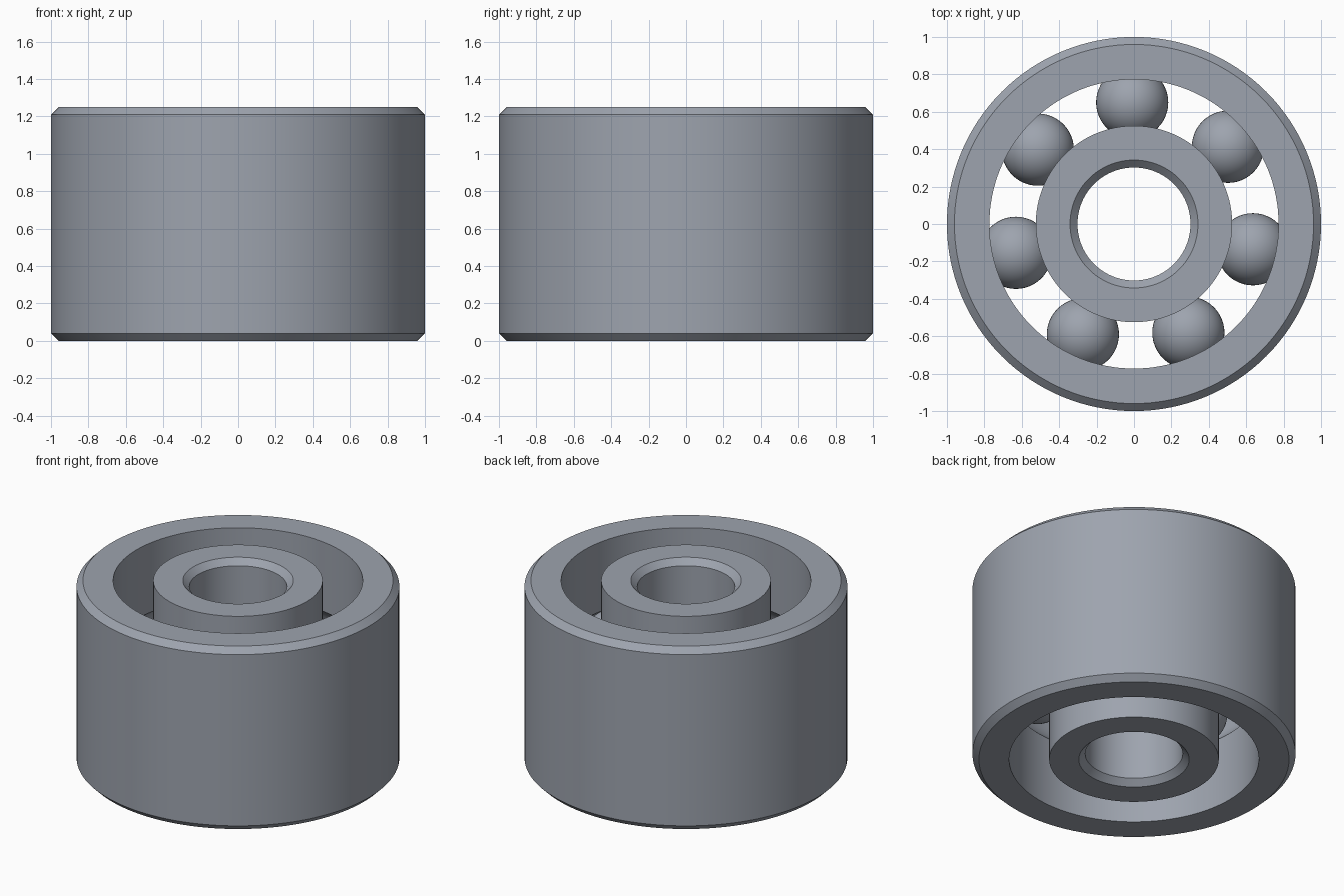
import bpy, bmesh, math

cube = bpy.data.objects.get("Cube")
if cube:
    bpy.data.objects.remove(cube)

HEIGHT, CHAMFER = 1.25, 0.04
MID = HEIGHT / 2
PITCH, BALL_R, GROOVE_R = 0.65, 0.193, 0.195
BALLS, SEGMENTS = 7, 128

steel = bpy.data.materials.new("steel_grey")
steel.use_nodes = True
colour = (0.34, 0.37, 0.425, 1)
steel.diffuse_color = colour
steel.node_tree.nodes["Principled BSDF"].inputs["Base Color"].default_value = colour


def finish(obj, name):
    obj.name = name
    obj.data.materials.append(steel)
    bpy.ops.object.select_all(action='DESELECT')
    obj.select_set(True)
    bpy.context.view_layer.objects.active = obj
    bpy.ops.object.shade_smooth_by_angle(angle=math.radians(30))


def ring(name, profile):
    """Revolve a closed (radius, height) profile around z."""
    bm = bmesh.new()
    verts = [bm.verts.new((r, 0, z)) for r, z in profile]
    edges = [bm.edges.new((v, verts[i - 1])) for i, v in enumerate(verts)]
    bmesh.ops.spin(bm, geom=verts + edges, cent=(0, 0, 0), axis=(0, 0, 1),
                   angle=math.tau, steps=SEGMENTS, use_duplicate=False)
    bmesh.ops.remove_doubles(bm, verts=bm.verts[:], dist=1e-4)
    bmesh.ops.recalc_face_normals(bm, faces=bm.faces[:])
    mesh = bpy.data.meshes.new(name)
    bm.to_mesh(mesh)
    bm.free()
    obj = bpy.data.objects.new(name, mesh)
    bpy.context.collection.objects.link(obj)
    finish(obj, name)


def race(name, wall, rim, side):
    """Race with a ball groove in its wall; side is +1 outwards, -1 inwards."""
    half = math.acos((wall - PITCH) * side / GROOVE_R)
    steps = 16
    angles = [half * (2 * i / steps - 1) for i in range(steps + 1)]
    groove = [(PITCH + side * GROOVE_R * math.cos(a), MID + GROOVE_R * math.sin(a))
              for a in angles]
    inset = rim - side * CHAMFER
    ring(name, [(wall, 0)] + groove + [
        (wall, HEIGHT), (inset, HEIGHT), (rim, HEIGHT - CHAMFER),
        (rim, CHAMFER), (inset, 0)])


# Outer and inner races
race("outer_race", 0.773, 1.0, 1)
race("inner_race", 0.525, 0.302, -1)

# Balls
for i in range(BALLS):
    angle = math.radians(-12) + math.tau * i / BALLS
    bpy.ops.mesh.primitive_uv_sphere_add(
        segments=48, ring_count=24, radius=BALL_R,
        location=(PITCH * math.cos(angle), PITCH * math.sin(angle), MID))
    finish(bpy.context.object, f"ball_{i + 1}")
